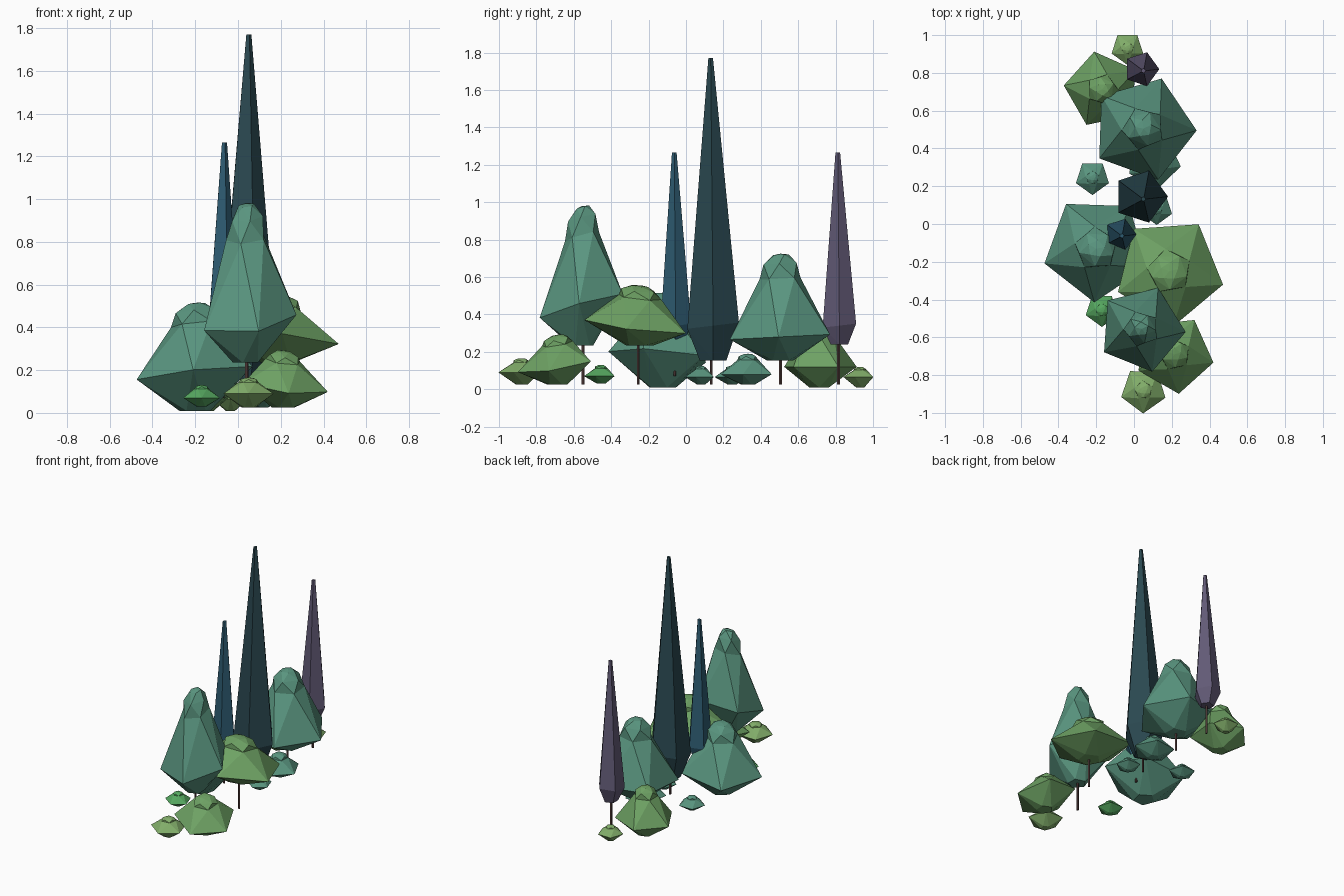
import bpy, bmesh
from math import sin, cos, radians

cube = bpy.data.objects.get("Cube")
if cube:
    bpy.data.objects.remove(cube, do_unlink=True)

SIDES = 5


def material(name, red, green, blue):
    linear = [((c / 255 + 0.055) / 1.055) ** 2.4 for c in (red, green, blue)] + [1]
    mat = bpy.data.materials.new(name)
    mat.use_nodes = True
    mat.diffuse_color = linear
    bsdf = mat.node_tree.nodes["Principled BSDF"]
    bsdf.inputs["Base Color"].default_value = linear
    bsdf.inputs["Roughness"].default_value = 0.9
    return mat


teal = material("teal leaf", 90, 150, 128)
olive = material("olive leaf", 110, 162, 100)
light = material("light olive leaf", 130, 174, 106)
bright = material("bright green leaf", 86, 168, 96)
dark = material("dark teal leaf", 42, 72, 80)
blue = material("blue leaf", 46, 92, 114)
purple = material("purple leaf", 98, 90, 118)
bark = material("dark bark", 92, 68, 66)


def ring(bm, x, y, z, radius, angle, tilt=(0, 0)):
    """Pentagon of vertices, its plane sloping by tilt."""
    verts = []
    for i in range(SIDES):
        a = radians(angle + 360 * i / SIDES)
        dx, dy = radius * cos(a), radius * sin(a)
        verts.append(bm.verts.new((x + dx, y + dy, z + dx * tilt[0] + dy * tilt[1])))
    return verts


def skin(name, mat, bm, rings, apex=None):
    """Join stacked rings with facets, close the ends and make the object."""
    for low, high in zip(rings, rings[1:]):
        for i in range(SIDES):
            j = (i + 1) % SIDES
            bm.faces.new((low[i], low[j], high[i]))
            bm.faces.new((low[j], high[j], high[i]))
    bm.faces.new(rings[0][::-1])
    if apex:
        tip = bm.verts.new(apex)
        for i in range(SIDES):
            bm.faces.new((rings[-1][i], rings[-1][(i + 1) % SIDES], tip))
    else:
        bm.faces.new(rings[-1])
    bmesh.ops.recalc_face_normals(bm, faces=bm.faces)
    mesh = bpy.data.meshes.new(name)
    bm.to_mesh(mesh)
    bm.free()
    mesh.materials.append(mat)
    obj = bpy.data.objects.new(name, mesh)
    bpy.context.collection.objects.link(obj)


def crown(name, mat, x, y, radius, angle, bottom, wide, top, tilt=(0, 0)):
    """Twisted, faceted leaf crown with a rounded head."""
    bm = bmesh.new()
    rings = [
        ring(bm, x, y, bottom, radius * 0.27, angle - 30),
        ring(bm, x, y, wide, radius, angle, tilt),
    ]
    for width, height, twist in ((0.41, 0.7, 42), (0.33, 0.88, 70), (0.16, 0.985, 100)):
        z = wide + (top - wide) * height
        rings.append(ring(bm, x, y, z, radius * width, angle + twist, tilt))
    skin(name, mat, bm, rings, (x, y, top))


def spire(name, mat, x, y, radius, bottom, wide, top):
    """Tall narrow tree, leaning slightly."""
    bm = bmesh.new()
    rings = [
        ring(bm, x, y, bottom, radius * 0.52, 0),
        ring(bm, x, y, wide, radius, 0, (0, 0.12)),
        ring(bm, x + radius * 0.1, y - radius * 0.09, top, 0.013, 0),
    ]
    skin(name, mat, bm, rings)


def trunk(name, x, y, top, bottom=0.025):
    bm = bmesh.new()
    skin(name, bark, bm, [ring(bm, x, y, z, 0.008, 0) for z in (bottom, top)])


# Spires
spire("tall_spire", dark, 0.035, 0.145, 0.145, 0.155, 0.34, 1.77)
spire("blue_spire", blue, -0.073, -0.055, 0.086, 0.24, 0.34, 1.265)
spire("purple_spire", purple, 0.04, 0.82, 0.094, 0.24, 0.34, 1.265)

# Round trees
crown("front_tree", teal, 0.04, -0.555, 0.234, -4, 0.235, 0.44, 0.98, (0.1, 0.28))
crown("back_tree", teal, 0.05, 0.505, 0.282, -2, 0.155, 0.28, 0.725, (0, 0.05))
crown("side_tree", olive, 0.187, -0.25, 0.293, -14, 0.235, 0.34, 0.555, (-0.09, -0.11))

# Large bushes
crown("middle_bush", teal, -0.2, -0.13, 0.285, -20, 0.01, 0.18, 0.515, (0.11, -0.08))
crown("back_bush", olive, -0.168, 0.712, 0.205, 30, 0.01, 0.12, 0.36)
crown("front_bush", olive, 0.215, -0.69, 0.21, -12, 0.025, 0.13, 0.29, (-0.12, 0.17))

# Small shrubs
crown("front_shrub", light, 0.05, -0.88, 0.123, -19, 0.025, 0.09, 0.165)
crown("back_shrub", light, -0.035, 0.93, 0.088, -18, 0.01, 0.065, 0.12)
crown("bright_shrub", bright, -0.17, -0.455, 0.09, -18, 0.03, 0.07, 0.13)
crown("left_shrub", teal, -0.22, 0.245, 0.092, -18, 0.025, 0.065, 0.125)
crown("middle_shrub", teal, 0.12, 0.08, 0.085, -18, 0.025, 0.065, 0.125)
crown("under_shrub", teal, 0.105, 0.33, 0.145, -10, 0.025, 0.08, 0.19)

# Trunks
trunk("tall_spire_trunk", 0.035, 0.135, 0.2)
trunk("blue_spire_trunk", -0.07, -0.06, 0.28, 0.07)
trunk("purple_spire_trunk", 0.04, 0.815, 0.28)
trunk("front_tree_trunk", 0.04, -0.55, 0.28)
trunk("back_tree_trunk", 0.05, 0.505, 0.2)
trunk("side_tree_trunk", 0.187, -0.255, 0.28)
